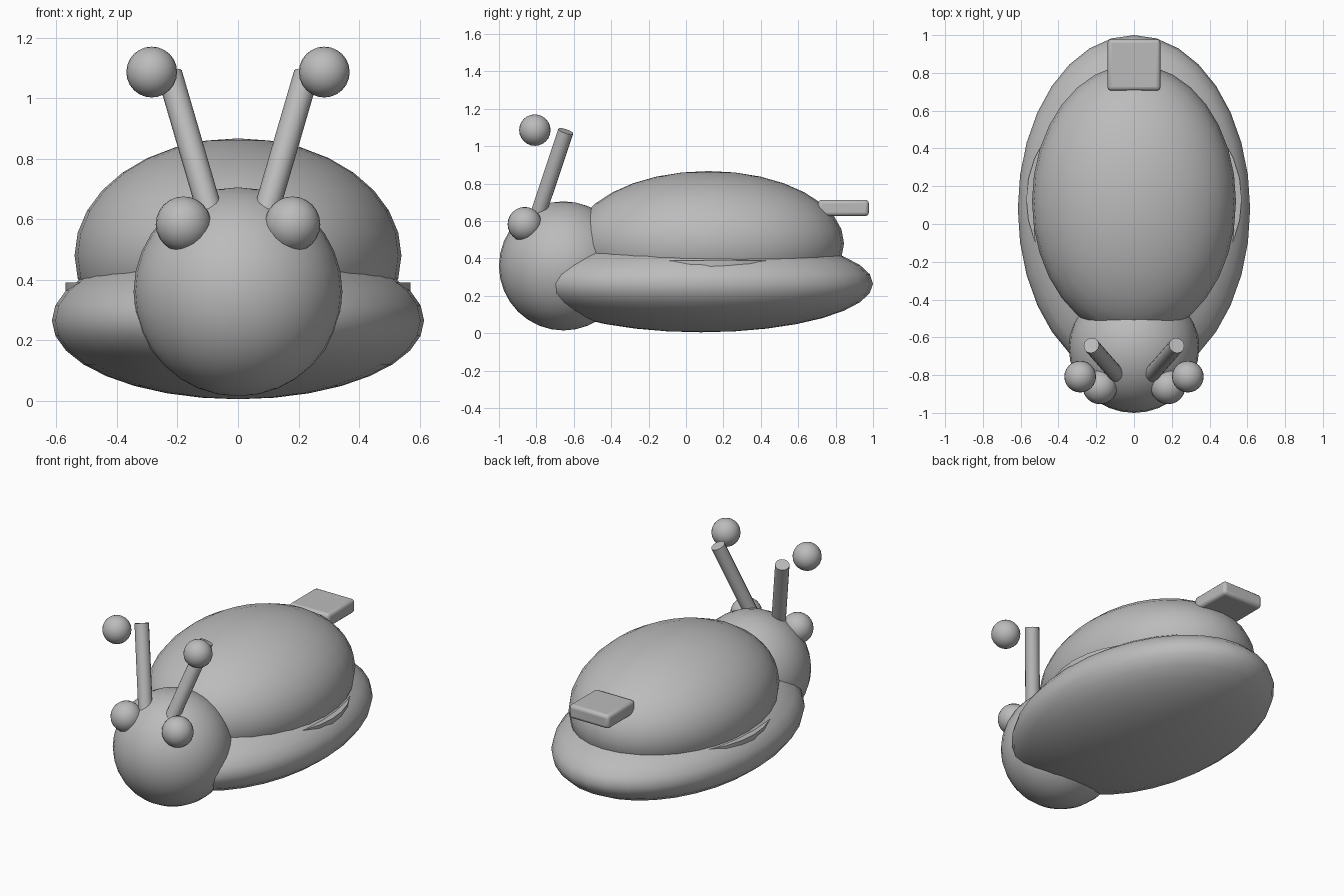
import bpy
import math
from mathutils import Vector

if "Cube" in bpy.data.objects:
    bpy.data.objects.remove(bpy.data.objects["Cube"])

grey = bpy.data.materials.new("plain grey")
grey.diffuse_color = (0.5, 0.5, 0.5, 1)
grey.use_nodes = True
grey.node_tree.nodes["Principled BSDF"].inputs["Base Color"].default_value = grey.diffuse_color


def finish(name, smooth=True):
    """Name, colour and shade the newly added object."""
    ob = bpy.context.object
    ob.name = name
    ob.data.materials.append(grey)
    bpy.ops.object.transform_apply(location=False, rotation=True, scale=True)
    if smooth:
        bpy.ops.object.shade_smooth_by_angle(angle=math.radians(40))
    return ob


def ellipsoid(name, loc, radii, segments=32, rings=16):
    bpy.ops.mesh.primitive_uv_sphere_add(
        segments=segments, ring_count=rings, radius=1, location=loc)
    bpy.context.object.scale = radii
    return finish(name)


def rod(name, start, end, radius, sides=16):
    a, b = Vector(start), Vector(end)
    bpy.ops.mesh.primitive_cylinder_add(
        vertices=sides, radius=radius, depth=(b - a).length, location=(a + b) / 2)
    bpy.context.object.rotation_euler = (b - a).to_track_quat('Z', 'Y').to_euler()
    return finish(name)


# Foot, shell and head
ellipsoid("body", (0, 0.08, 0.265), (0.615, 0.92, 0.26))
ellipsoid("shell", (0, 0.12, 0.48), (0.54, 0.725, 0.387))
ellipsoid("head", (0, -0.655, 0.36), (0.345, 0.345, 0.345))

# Flat disc between shell and body, showing only at the sides
rod("shell_rim", (0, 0.13, 0.31), (0, 0.13, 0.39), 0.57, 32)

# Eyes, feelers and their tips
for side, s in (("left", -1), ("right", 1)):
    ellipsoid(side + "_eye", (s * 0.18, -0.862, 0.583), (0.092,) * 3, 24, 12)
    rod(side + "_feeler", (s * 0.08, -0.81, 0.58), (s * 0.226, -0.643, 1.08), 0.042)
    ellipsoid(side + "_feeler_tip", (s * 0.285, -0.808, 1.086), (0.084,) * 3, 24, 12)

# Tail plate with rounded edges
bpy.ops.mesh.primitive_cube_add(size=1, location=(0, 0.842, 0.67))
bpy.context.object.scale = (0.28, 0.272, 0.087)
tail = finish("tail_plate", smooth=False)
bevel = tail.modifiers.new("rounded edges", 'BEVEL')
bevel.width = 0.02
bevel.segments = 3
bpy.ops.object.shade_smooth_by_angle(angle=math.radians(40))
